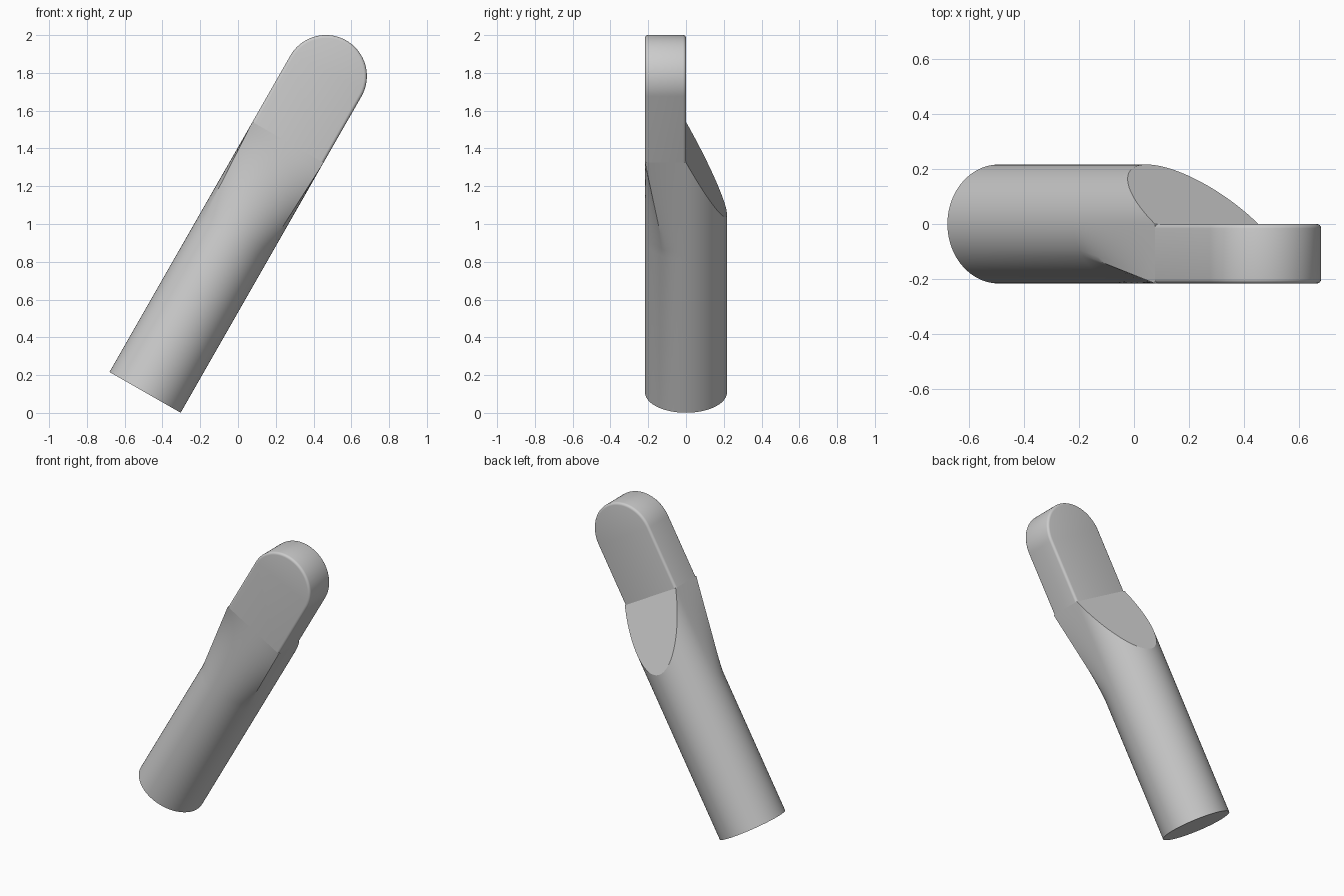
import bpy, bmesh, math
from mathutils import Matrix, Vector

cube = bpy.data.objects.get("Cube")
if cube:
    bpy.data.objects.remove(cube, do_unlink=True)

R = 0.217            # shaft radius and tongue thickness
LOFT = 0.93          # height where the round shaft starts to turn square
NECK = 1.525         # height where the flat tongue starts
TIP = 1.929          # centre of the rounded tongue end
CUT = 1.086          # lowest point of the slanted back cut
LEAN = Matrix.Translation((-0.492, 0, 0.1085)) @ Matrix.Rotation(math.radians(29.75), 4, 'Y')

grey = bpy.data.materials.new("grey")
grey.use_nodes = True
colour = (0.6, 0.6, 0.6, 1)
grey.diffuse_color = colour
grey.node_tree.nodes["Principled BSDF"].inputs["Base Color"].default_value = colour


def finish(bm, name):
    bmesh.ops.recalc_face_normals(bm, faces=bm.faces)
    mesh = bpy.data.meshes.new(name)
    bm.to_mesh(mesh)
    bm.free()
    mesh.materials.append(grey)
    obj = bpy.data.objects.new(name, mesh)
    bpy.context.collection.objects.link(obj)
    obj.matrix_world = LEAN
    bpy.ops.object.select_all(action='DESELECT')
    obj.select_set(True)
    bpy.context.view_layer.objects.active = obj
    bpy.ops.object.shade_smooth_by_angle(angle=math.radians(25))
    return obj


def section_point(i, n, blend):
    """Circle point; its front half blends into a square-cornered outline."""
    a = 2 * math.pi * i / n
    x, y = R * math.cos(a), R * math.sin(a)
    if y < -1e-6:
        t = (a - math.pi) / math.pi * 4          # length along the three sides
        t = t * 1.0
        if t < 2 / 3:
            sx, sy = -R, -R * t * 1.5
        elif t > 10 / 3:
            sx, sy = R, -R * (4 - t) * 1.5
        else:
            sx, sy = R * (t - 2) * 0.75, -R
        x += (sx - x) * blend
        y += (sy - y) * blend
    return x, y


# Shaft: round at the foot, square-fronted at the neck
N, STEPS = 96, 12
bm = bmesh.new()
levels = [(0, 0)] + [(LOFT + (NECK - LOFT) * k / STEPS, k / STEPS) for k in range(STEPS + 1)]
rings = []
for z, blend in levels:
    rings.append([bm.verts.new((*section_point(i, N, blend), z)) for i in range(N)])
for low, high in zip(rings, rings[1:]):
    for i in range(N):
        j = (i + 1) % N
        bm.faces.new((low[i], low[j], high[j], high[i]))
bm.faces.new(rings[0][::-1])
bm.faces.new(rings[-1])

# Slanted cut on the back of the shaft
cut = bmesh.ops.bisect_plane(
    bm, geom=bm.verts[:] + bm.edges[:] + bm.faces[:], dist=1e-5,
    plane_co=(0, R, CUT), plane_no=Vector((0, NECK - CUT, R)).normalized(), clear_outer=True)
edges = [e for e in cut["geom_cut"] if isinstance(e, bmesh.types.BMEdge)]
bmesh.ops.holes_fill(bm, edges=[e for e in edges if e.is_boundary], sides=0)
finish(bm, "shaft")

# Tongue: flat plate with a rounded end and softened rim
bm = bmesh.new()
outline = [(-R, NECK)]
outline += [(-R * math.cos(math.pi * k / 48), TIP + R * math.sin(math.pi * k / 48)) for k in range(49)]
outline += [(R, NECK)]
front = bm.faces.new([bm.verts.new((x, -R, z)) for x, z in outline])
ext = bmesh.ops.extrude_face_region(bm, geom=[front], use_keep_orig=True)
bmesh.ops.translate(bm, vec=(0, R, 0), verts=[v for v in ext["geom"] if isinstance(v, bmesh.types.BMVert)])
bmesh.ops.recalc_face_normals(bm, faces=bm.faces)
rim = [e for e in bm.edges
       if abs(e.verts[0].co.y - e.verts[1].co.y) < 1e-5
       and max(v.co.z for v in e.verts) > NECK + 0.01]
bmesh.ops.bevel(bm, geom=rim, offset=0.016, segments=4, profile=0.5, affect='EDGES')
finish(bm, "tongue")
